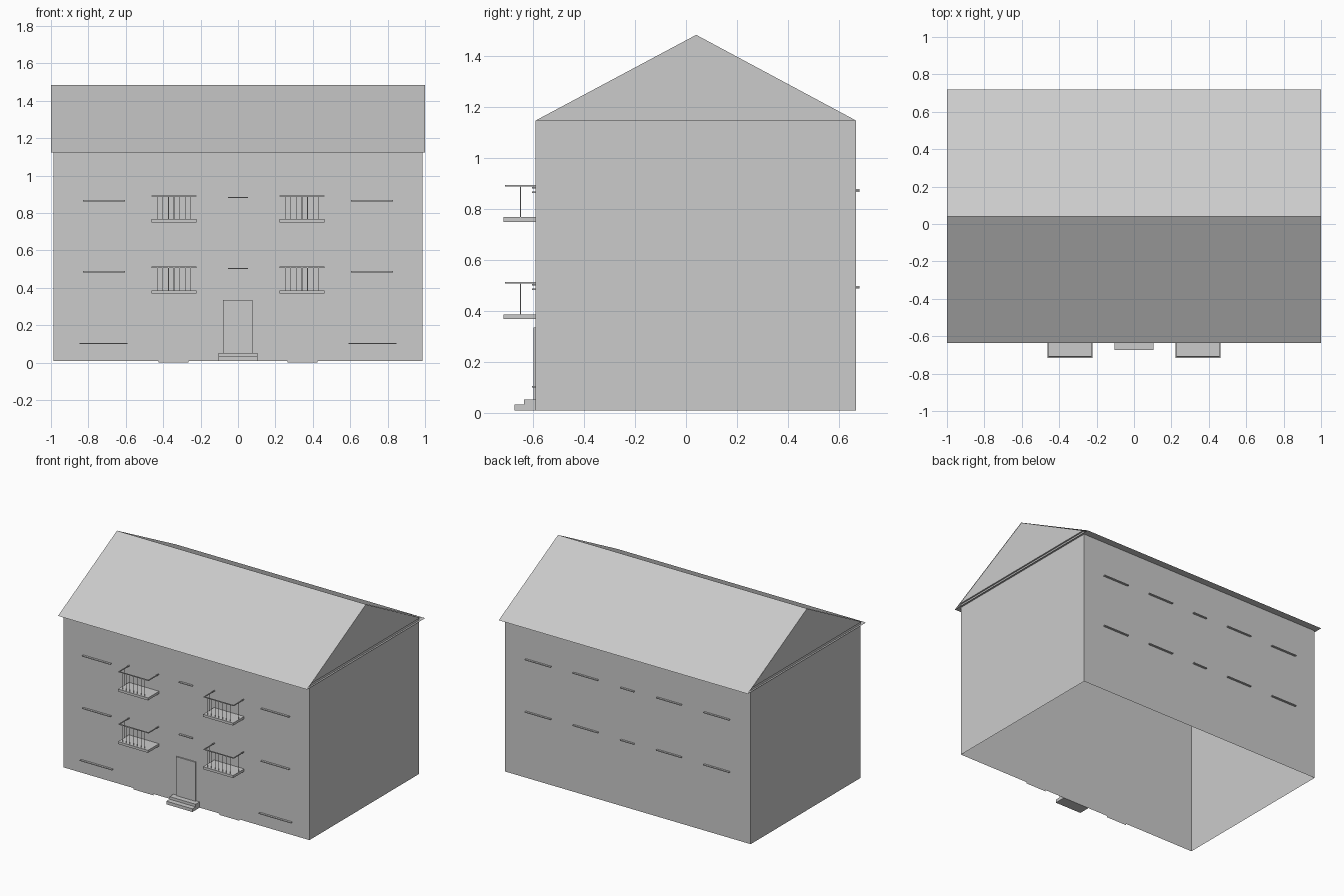
import bpy, bmesh

if "Cube" in bpy.data.objects:
    bpy.data.objects.remove(bpy.data.objects["Cube"])

W = 0.987                      # wall half width
YF, YB, YC = -0.59, 0.667, 0.04
EAVE, TOP, RIDGE = 1.125, 1.148, 1.485


def make(name, build):
    bm = bmesh.new()
    build(bm)
    me = bpy.data.meshes.new(name)
    bm.to_mesh(me)
    bm.free()
    ob = bpy.data.objects.new(name, me)
    bpy.context.collection.objects.link(ob)
    return ob


def add_box(bm, x0, x1, y0, y1, z0, z1):
    vs = bmesh.ops.create_cube(bm, size=1)["verts"]
    for v in vs:
        v.co.x = x1 if v.co.x > 0 else x0
        v.co.y = y1 if v.co.y > 0 else y0
        v.co.z = z1 if v.co.z > 0 else z0
    return vs


def box(name, *dims):
    return make(name, lambda bm: add_box(bm, *dims))


def quad(bm, *pts):
    bm.faces.new([bm.verts.new(p) for p in pts])


# Walls: a shell open at the bottom and top
def walls(bm):
    add_box(bm, -W, W, YF, YB, 0.01, TOP)
    caps = [f for f in bm.faces if abs(f.calc_center_median().z - 0.5 * (TOP + 0.01)) > 0.1]
    bmesh.ops.delete(bm, geom=caps, context='FACES_ONLY')


make("walls", walls)


# Triangular gable ends, standing slightly proud of the walls on a narrow ledge
def gables(bm):
    g = 0.998
    for s in (-1, 1):
        quad(bm, *[(s * g, YF, TOP), (s * g, YB, TOP), (s * g, YC, RIDGE - 0.001)][::s])
        quad(bm, *[(s * W, YF, TOP), (s * W, YB, TOP), (s * g, YB, TOP), (s * g, YF, TOP)][::s])


make("gable_ends", gables)


# Thin roof sheets with a flat soffit, open at both ends
def roof(bm):
    prof = [(-0.637, EAVE), (0.72, EAVE), (YC, RIDGE)]
    for i in range(3):
        (ya, za), (yb, zb) = prof[i], prof[(i + 1) % 3]
        quad(bm, (1, ya, za), (-1, ya, za), (-1, yb, zb), (1, yb, zb))
    bmesh.ops.remove_doubles(bm, verts=bm.verts, dist=1e-5)
    bmesh.ops.recalc_face_normals(bm, faces=bm.faces)


make("roof", roof)

# Front door and steps
box("door", -0.08, 0.077, -0.599, YF, 0.045, 0.335)
box("lower_step", -0.105, 0.105, -0.673, YF, 0.01, 0.033)
box("upper_step", -0.105, 0.105, -0.636, YF, 0.033, 0.052)


# Balcony: slab, handrail on three sides, thin flat balusters under it
def balcony(cx, z):
    x0, x1 = cx - 0.121, cx + 0.121
    box("balcony_slab", x0, x1, -0.717, YF, z, z + 0.018)

    def rail(bm):
        r0, r1 = z + 0.138, z + 0.144
        add_box(bm, x0, x1, -0.711, -0.705, r0, r1)
        add_box(bm, x0, x0 + 0.006, -0.705, YF, r0, r1)
        add_box(bm, x1 - 0.006, x1, -0.705, YF, r0, r1)

    def bars(bm):
        z0, z1, h = z + 0.018, z + 0.138, 0.002
        for i in range(-3, 4):
            x, y = cx + i * 0.03, -0.708
            quad(bm, (x - h, y, z0), (x + h, y, z0), (x + h, y, z1), (x - h, y, z1))
        for x in (x0 + 0.003, x1 - 0.003):
            y = -0.65
            quad(bm, (x, y - h, z0), (x, y + h, z0), (x, y + h, z1), (x, y - h, z1))

    make("balcony_handrail", rail)
    make("balcony_balusters", bars)


for z in (0.369, 0.75):
    for cx in (-0.342, 0.342):
        balcony(cx, z)


# Window sills on both long sides
def sill(name, xa, xb, z, back=False):
    y0, y1 = (YB, YB + 0.014) if back else (YF - 0.015, YF)
    box(name, xa, xb, y0, y1, z - 0.003, z + 0.003)


for dz in (0, 0.38):
    sill("front_middle_sill", -0.053, 0.053, 0.503 + dz)
    sill("back_middle_sill", -0.055, 0.055, 0.491 + dz, True)
    for s in (-1, 1):
        sill("front_outer_sill", *sorted((s * 0.605, s * 0.83)), 0.486 + dz)
        sill("back_outer_sill", *sorted((s * 0.615, s * 0.82)), 0.491 + dz, True)
        sill("back_inner_sill", *sorted((s * 0.235, s * 0.435)), 0.491 + dz + 0.005, True)

# Ground floor sills and small base plates under the front wall
for s in (-1, 1):
    sill("ground_sill", *sorted((s * 0.59, s * 0.848)), 0.103)
    xa, xb = sorted((s * 0.265, s * 0.425))
    make("base_plate", lambda bm: quad(bm, (xa, YF, 0), (xb, YF, 0), (xb, YF, 0.01), (xa, YF, 0.01)))
